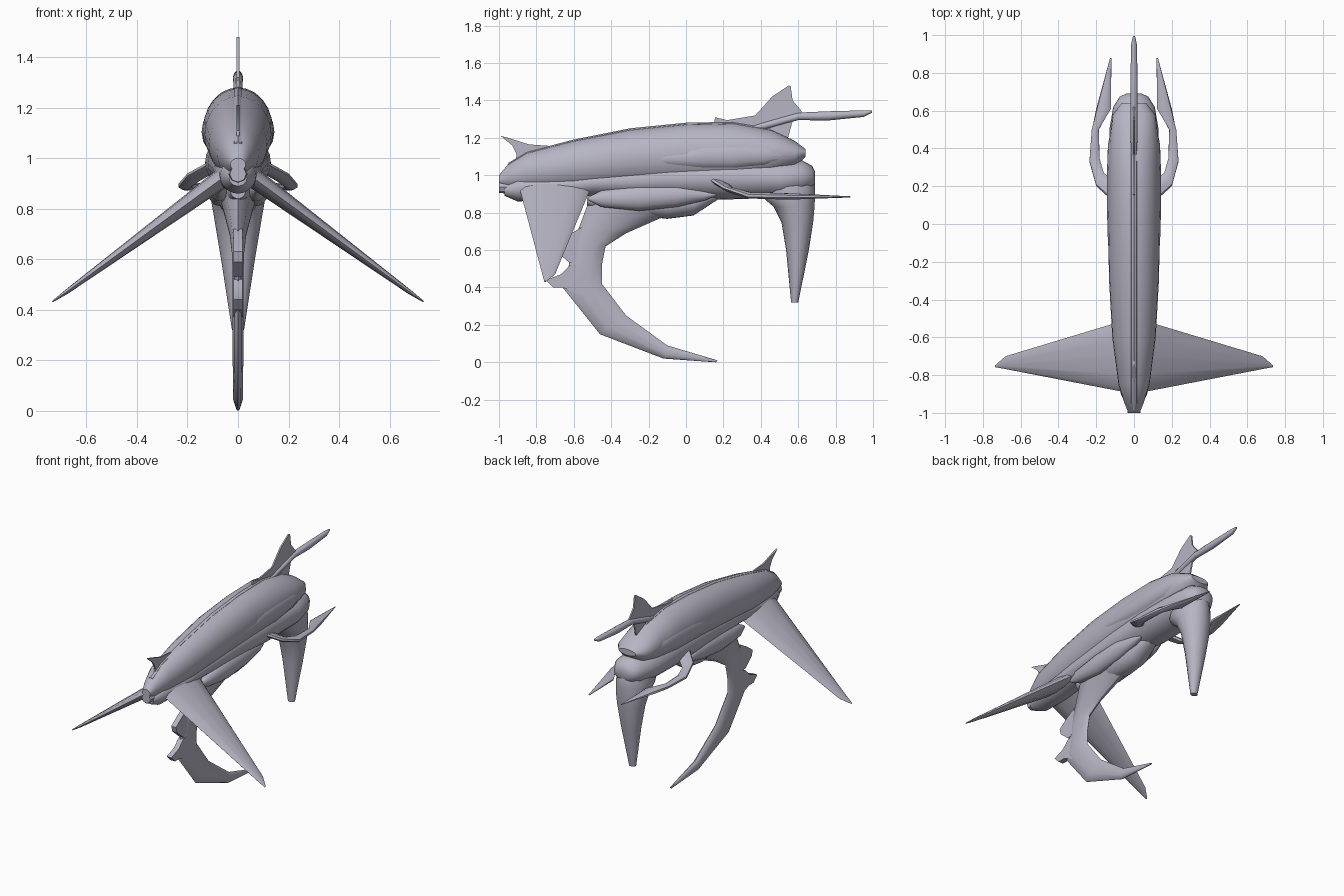
import bpy, bmesh, math
from mathutils import Vector

cube = bpy.data.objects.get("Cube")
if cube:
    bpy.data.objects.remove(cube, do_unlink=True)

paint = bpy.data.materials.new("lavender grey")
paint.use_nodes = True
colour = (0.47, 0.46, 0.55, 1)
paint.diffuse_color = colour
paint.node_tree.nodes["Principled BSDF"].inputs["Base Color"].default_value = colour


def finish(name, bm, mirror=False, smooth=40):
    bmesh.ops.recalc_face_normals(bm, faces=bm.faces)
    mesh = bpy.data.meshes.new(name)
    bm.to_mesh(mesh)
    bm.free()
    mesh.materials.append(paint)
    obj = bpy.data.objects.new(name, mesh)
    bpy.context.collection.objects.link(obj)
    if mirror:
        obj.modifiers.new("Mirror", 'MIRROR').use_mirror_merge = False
    bpy.ops.object.select_all(action='DESELECT')
    obj.select_set(True)
    bpy.context.view_layer.objects.active = obj
    bpy.ops.object.shade_smooth_by_angle(angle=math.radians(smooth))
    return obj


def loft(name, sections, sides=16, mirror=False, smooth=40):
    """Skin oval rings; each section is (edge point, opposite edge, half thickness)."""
    bm = bmesh.new()
    rings = []
    for a, b, v in sections:
        a, b, v = Vector(a), Vector(b), Vector(v)
        ring = []
        for i in range(sides):
            t = math.tau * i / sides
            ring.append(bm.verts.new((a + b) / 2 + (b - a) / 2 * math.cos(t) + v * math.sin(t)))
        rings.append(ring)
    for r, s in zip(rings, rings[1:]):
        for i in range(sides):
            j = (i + 1) % sides
            bm.faces.new((r[i], r[j], s[j], s[i]))
    bm.faces.new(rings[0])
    bm.faces.new(rings[-1])
    return finish(name, bm, mirror, smooth)


def hull(name, stations, x=0, sides=24, mirror=False):
    """Loft along y from (y, bottom, top, half width) stations."""
    return loft(name, [((x, y, lo), (x, y, hi), (w, 0, 0)) for y, lo, hi, w in stations],
                sides, mirror)


def plate(name, outline, half):
    """Flat upright fin from a side outline of (y, z) points."""
    bm = bmesh.new()
    face = bm.faces.new([bm.verts.new((-half, y, z)) for y, z in outline])
    out = bmesh.ops.extrude_face_region(bm, geom=[face])
    verts = [g for g in out["geom"] if isinstance(g, bmesh.types.BMVert)]
    bmesh.ops.translate(bm, verts=verts, vec=(2 * half, 0, 0))
    return finish(name, bm, smooth=25)


# Hull: upper shell over a lower body
shell = [(-1, .95, 1.0, .03), (-.95, .93, 1.06, .05), (-.85, .92, 1.12, .082),
         (-.6, .92, 1.185, .115), (-.3, .94, 1.245, .132), (0, .95, 1.275, .138),
         (.25, .95, 1.28, .138), (.45, .99, 1.245, .13), (.58, 1.04, 1.185, .112),
         (.64, 1.1, 1.14, .065)]
hull("upper_shell", shell)
hull("lower_body", [(-.97, .89, .95, .035), (-.9, .86, 1.0, .07), (-.7, .87, 1.0, .09),
                    (-.5, .89, 1.03, .1), (-.1, .88, 1.08, .12), (.2, .87, 1.1, .13),
                    (.5, .88, 1.08, .13), (.62, .9, 1.08, .11), (.675, .93, 1.05, .075),
                    (.69, .96, 1.02, .04)])
# Raised spine and nose cap
hull("spine", [(y, hi - .04, hi + .006, .02) for y, lo, hi, w in shell[1:-2]], sides=8)
hull("nose_cap", [(-1, .905, .97, .033), (-.9, .9, .98, .045)], sides=8)

# Side bulges, belly pods and belly keel
hull("side_bulge", [(-.25, 1.075, 1.085, .02), (-.1, 1.04, 1.14, .038), (.1, 1.03, 1.175, .044),
                    (.25, 1.03, 1.18, .044), (.42, 1.05, 1.165, .038), (.56, 1.09, 1.12, .01)],
     x=.1, sides=12, mirror=True)
hull("belly_pod", [(-.52, .865, .885, .01), (-.45, .83, .92, .035), (-.25, .81, .95, .047),
                   (-.05, .83, .955, .047), (.1, .865, .92, .03), (.16, .89, .9, .01)],
     x=.075, sides=14, mirror=True)
hull("belly_keel", [(-.53, .84, .9, .03), (-.4, .8, .92, .06), (-.1, .767, .92, .08),
                    (.04, .785, .92, .075), (.17, .87, .93, .05)])

# Swept front leg with two spurs
leg = [((-.52, .86), (.08, .85), .08), ((-.55, .78), (-.15, .765), .055),
       ((-.58, .7), (-.32, .69), .034), ((-.61, .62), (-.43, .62), .025),
       ((-.63, .5), (-.45, .52), .022), ((-.66, .4), (-.45, .42), .022),
       ((-.46, .15), (-.32, .25), .022), ((-.12, .02), (-.1, .09), .02),
       ((.16, 0), (.17, .01), .006)]
loft("front_leg", [((0, *a), (0, *b), (w, 0, 0)) for a, b, w in leg], 10, smooth=35)
plate("upper_spur", [(-.56, .72), (-.63, .68), (-.7, .63), (-.69, .59), (-.62, .53), (-.56, .55)], .018)
plate("lower_spur", [(-.56, .53), (-.62, .52), (-.67, .47), (-.75, .44), (-.71, .4),
                     (-.66, .4), (-.56, .36)], .018)

# Tapered rear leg hanging from the tail
loft("rear_leg", [((0, f, z), (0, b, z), (w, 0, 0)) for z, f, b, w in
                  [(1.06, .42, .63, .07), (.98, .38, .69, .105), (.89, .4, .69, .115),
                   (.83, .47, .687, .106), (.75, .51, .68, .092), (.6, .535, .657, .067),
                   (.32, .562, .6, .024)]], 16)

# Drooping front wings
loft("front_wing", [((x, f, z), (x, b, z), (.6 * t, 0, .8 * t)) for x, z, f, b, t in
                    [(.05, .93, -.89, -.51, .04), (.68, .47, -.768, -.7, .009),
                     (.735, .432, -.758, -.748, .003)]], 12, mirror=True)

# Curved rear hooks
loft("rear_hook", [(a, b, (.01 * t, 0, .016 * t)) for a, b, t in
                   [((.09, .22, .955), (.1, .11, .985), 1),
                    ((.16, .27, .915), (.2, .2, .93), 1),
                    ((.183, .35, .9), (.236, .33, .885), 1),
                    ((.187, .5, .897), (.222, .5, .88), 1),
                    ((.122, .61, .893), (.2, .61, .88), .9),
                    ((.12, .88, .885), (.126, .88, .884), .2)]], 8, mirror=True)

# Fins and tail boom
plate("nose_fin", [(-.99, 1.21), (-.95, 1.2), (-.84, 1.165), (-.7, 1.155), (-.7, 1.1),
                   (-.92, 1.04), (-.905, 1.11), (-.93, 1.16)], .005)
plate("tail_fin", [(.15, 1.26), (.155, 1.31), (.22, 1.295), (.37, 1.32), (.46, 1.42), (.55, 1.48),
                   (.56, 1.475), (.57, 1.4), (.62, 1.34), (.57, 1.29), (.54, 1.18), (.3, 1.22)], .005)
hull("tail_boom", [(.3, 1.235, 1.245, .008), (.42, 1.245, 1.285, .018), (.6, 1.295, 1.335, .02),
                   (.76, 1.293, 1.342, .02), (.95, 1.312, 1.347, .016), (.995, 1.335, 1.345, .006)],
     sides=10)
